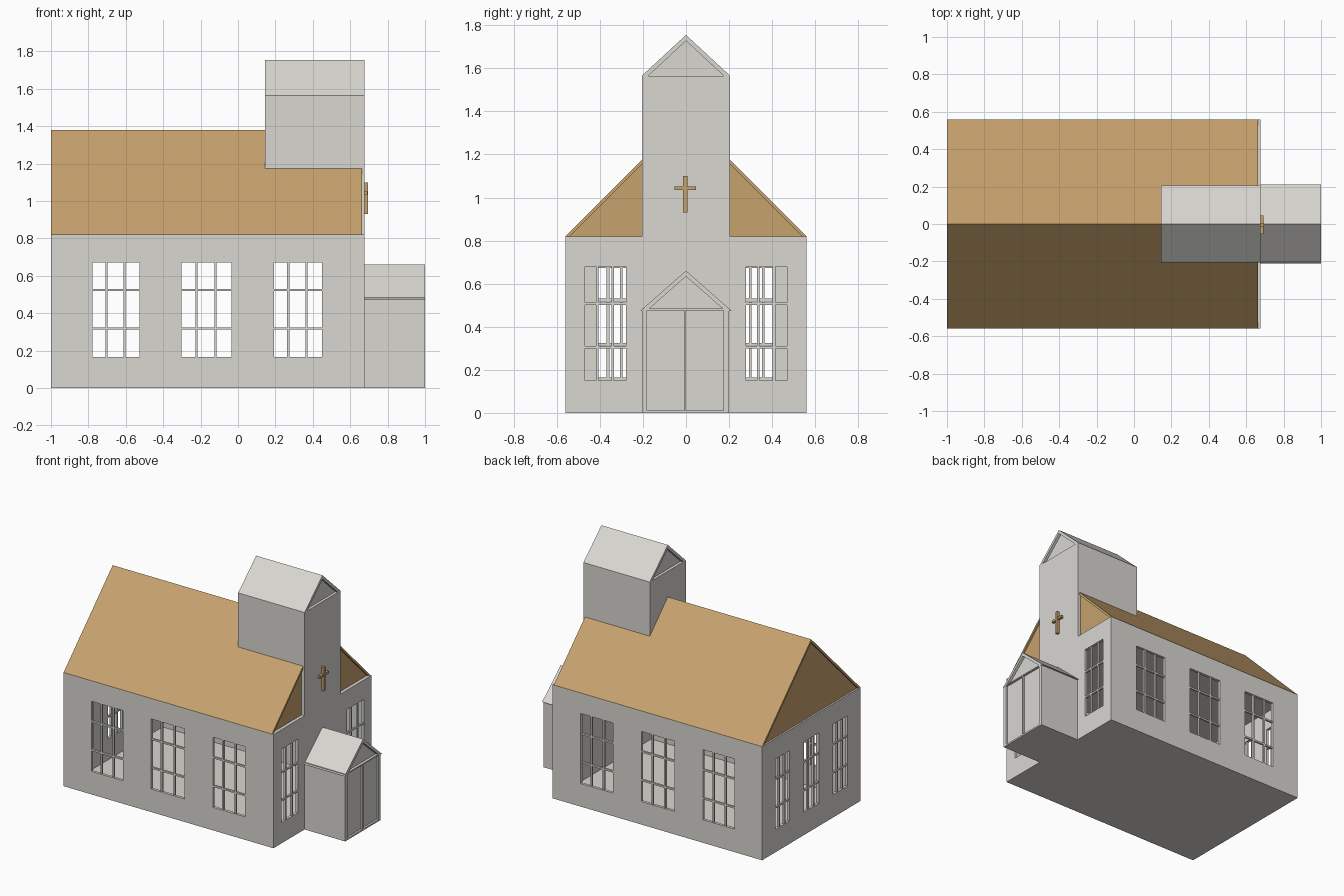
import bpy, bmesh
from mathutils import Vector

if "Cube" in bpy.data.objects:
    bpy.data.objects.remove(bpy.data.objects["Cube"])


def material(name, rgb):
    m = bpy.data.materials.new(name)
    m.diffuse_color = (*rgb, 1)
    m.use_nodes = True
    m.node_tree.nodes["Principled BSDF"].inputs["Base Color"].default_value = m.diffuse_color
    return m


GREY = material("pale grey", (0.69, 0.68, 0.64))
TAN = material("tan wood", (0.57, 0.36, 0.155))


def finish(bm, name, mat):
    bmesh.ops.recalc_face_normals(bm, faces=bm.faces)
    me = bpy.data.meshes.new(name)
    bm.to_mesh(me)
    bm.free()
    me.materials.append(mat)
    ob = bpy.data.objects.new(name, me)
    bpy.context.collection.objects.link(ob)
    return ob


def add_box(bm, x0, x1, y0, y1, z0, z1):
    r = bmesh.ops.create_cube(bm, size=1)
    for v in r["verts"]:
        v.co = Vector(((x0 + x1) / 2 + v.co.x * (x1 - x0),
                       (y0 + y1) / 2 + v.co.y * (y1 - y0),
                       (z0 + z1) / 2 + v.co.z * (z1 - z0)))


def box(name, mat, *dims):
    bm = bmesh.new()
    add_box(bm, *dims)
    return finish(bm, name, mat)


def extrude_x(name, mat, profile, x0, x1):
    """Extrude a (y, z) profile along x."""
    bm = bmesh.new()
    f = bm.faces.new([bm.verts.new((x0, y, z)) for y, z in profile])
    r = bmesh.ops.extrude_face_region(bm, geom=[f])
    bmesh.ops.translate(bm, vec=(x1 - x0, 0, 0),
                        verts=[g for g in r["geom"] if isinstance(g, bmesh.types.BMVert)])
    return finish(bm, name, mat)


def panel(name, axis, pos, depth, u0, u1, v0, v1, holes):
    """Upright wall with rectangular holes; axis is the direction it faces along."""
    us = sorted({u0, u1, *[h[0] for h in holes], *[h[1] for h in holes]})
    vs = sorted({v0, v1, *[h[2] for h in holes], *[h[3] for h in holes]})
    bm = bmesh.new()
    put = (lambda u, v: (pos, u, v)) if axis == "x" else (lambda u, v: (u, pos, v))
    grid = {(u, v): bm.verts.new(put(u, v)) for u in us for v in vs}
    for a, b in zip(us, us[1:]):
        for c, d in zip(vs, vs[1:]):
            mu, mv = (a + b) / 2, (c + d) / 2
            if not any(h[0] < mu < h[1] and h[2] < mv < h[3] for h in holes):
                bm.faces.new([grid[a, c], grid[b, c], grid[b, d], grid[a, d]])
    r = bmesh.ops.extrude_face_region(bm, geom=bm.faces[:])
    vec = (depth, 0, 0) if axis == "x" else (0, depth, 0)
    bmesh.ops.translate(bm, vec=vec,
                        verts=[g for g in r["geom"] if isinstance(g, bmesh.types.BMVert)])
    bmesh.ops.delete(bm, geom=[v for v in bm.verts if not v.link_faces], context="VERTS")
    return finish(bm, name, GREY)


def window_bars(name, axis, pos, depth, windows, rows):
    """Two upright and two level glazing bars per window, set inside the wall."""
    bm = bmesh.new()
    lo, hi = sorted((pos + depth * 0.15, pos + depth * 0.85))
    w = 0.006
    for u0, u1, v0, v1 in windows:
        bars = [(u0 + (u1 - u0) * t - w, u0 + (u1 - u0) * t + w, v0, v1) for t in (0.3, 0.68)]
        bars += [(u0, u1, z - w, z + w) for z in rows]
        for a, b, c, d in bars:
            if axis == "x":
                add_box(bm, lo, hi, a, b, c, d)
            else:
                add_box(bm, a, b, lo, hi, c, d)
    return finish(bm, name, GREY)


def gable_roof(name, mat, x0, x1, half, z0, z1, rim, recess):
    """Sloped roof shell with set-back triangular gable ends."""
    k = (z1 - z0) / half
    i, p = half - rim, z1 - rim * k
    extrude_x(name + "_slopes", mat,
              [(-half, z0), (0, z1), (half, z0), (i, z0), (0, p), (-i, z0)], x0, x1)
    extrude_x(name + "_gable", mat, [(-i, z0), (0, p), (i, z0)], x0 + recess, x1 - recess)


X0, X1, Y, H, T = -1.0, 0.675, 0.56, 0.82, 0.02

# Hall walls with windows
side = [(-0.778, -0.527, 0.166, 0.672), (-0.302, -0.035, 0.166, 0.672),
        (0.192, 0.449, 0.166, 0.672)]
back = [(-0.41, -0.25, 0.165, 0.672), (-0.085, 0.085, 0.165, 0.672), (0.25, 0.41, 0.165, 0.672)]
front = [(-0.47, -0.278, 0.15, 0.68), (0.278, 0.47, 0.15, 0.68)]
for label, axis, pos, depth, u0, u1, wins, rows in (
        ("south", "y", -Y, T, X0, X1, side, (0.318, 0.524)),
        ("north", "y", Y, -T, X0, X1, side, (0.318, 0.524)),
        ("back", "x", X0, T, -Y + T, Y - T, back, (0.318, 0.524)),
        ("entrance", "x", X1, -T, -Y + T, Y - T, front, (0.305, 0.507))):
    panel(label + "_wall", axis, pos, depth, u0, u1, 0, H, wins)
    window_bars(label + "_window_bars", axis, pos, depth, wins, rows)

# Floor and ceiling
box("floor", GREY, X0 + T, X1 - T, -Y + T, Y - T, 0, 0.012)
box("ceiling", GREY, X0 + T, X1 - T, -Y + T, Y - T, H - 0.012, H - 0.001)

# Main roof
gable_roof("main_roof", TAN, X0, 0.663, 0.56, H, 1.38, 0.022, 0.012)

# Tower
box("tower", GREY, 0.145, X1, -0.205, 0.205, H, 1.565)
gable_roof("tower_roof", GREY, 0.145, X1, 0.205, 1.565, 1.755, 0.03, 0.02)

# Cross on the tower
box("cross_post", TAN, X1, 0.695, -0.014, 0.006, 0.93, 1.10)
box("cross_arm", TAN, X1, 0.693, -0.054, 0.046, 1.035, 1.052)

# Entrance porch with double door
box("porch", GREY, X1, 0.985, -0.205, 0.2, 0, 0.484)
panel("door_frame", "x", 0.985, 0.014, -0.205, 0.2, 0, 0.484,
      [(-0.18, -0.007, 0.012, 0.476), (0.001, 0.175, 0.012, 0.476)])
gable_roof("porch_roof", GREY, X1, 1.0, 0.212, 0.474, 0.66, 0.03, 0.02)
